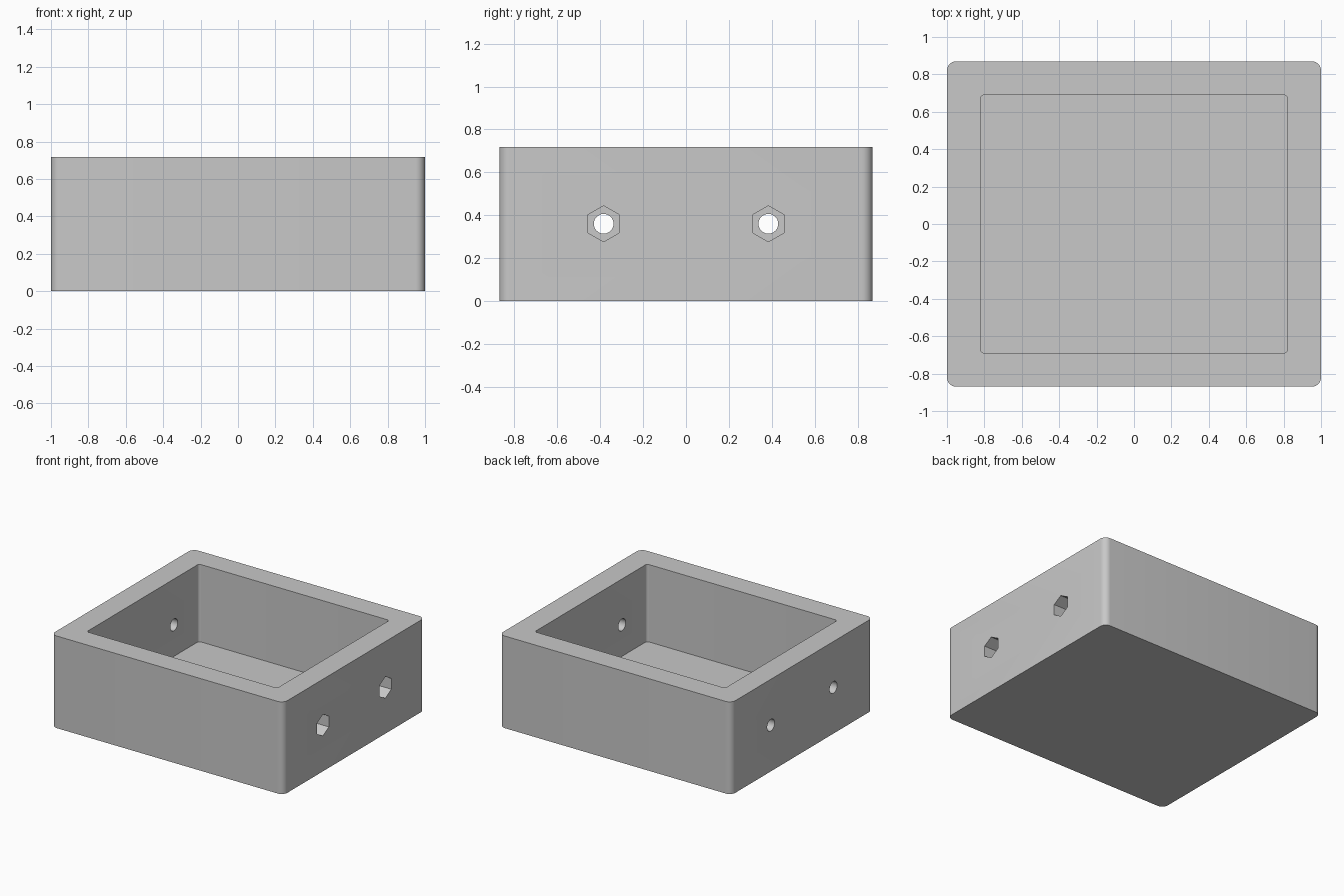
import bpy, bmesh, math
from mathutils import Matrix

if "Cube" in bpy.data.objects:
    bpy.data.objects.remove(bpy.data.objects["Cube"], do_unlink=True)

WIDTH, DEPTH, HEIGHT = 2.0, 1.74, 0.717
WALL, FLOOR = 0.18, 0.115
HOLE_Y, HOLE_Z = 0.384, 0.36
HOLE_R, NUT_R, NUT_DEPTH = 0.046, 0.084, 0.11

grey = bpy.data.materials.new("mid grey")
grey.use_nodes = True
colour = (0.58, 0.58, 0.58, 1)
grey.diffuse_color = colour
grey.node_tree.nodes["Principled BSDF"].inputs["Base Color"].default_value = colour


def make_object(name, bm):
    mesh = bpy.data.meshes.new(name)
    bm.to_mesh(mesh)
    bm.free()
    mesh.materials.append(grey)
    obj = bpy.data.objects.new(name, mesh)
    bpy.context.collection.objects.link(obj)
    return obj


def rounded_block(name, width, depth, bottom, top, radius):
    """Block with rounded upright edges."""
    bm = bmesh.new()
    size = Matrix.Diagonal((width, depth, top - bottom, 1))
    place = Matrix.Translation((0, 0, (top + bottom) / 2))
    bmesh.ops.create_cube(bm, size=1, matrix=place @ size)
    upright = [e for e in bm.edges
               if abs(e.verts[0].co.z - e.verts[1].co.z) > 0.1]
    bmesh.ops.bevel(bm, geom=upright, offset=radius, segments=8,
                    profile=0.5, affect='EDGES')
    return make_object(name, bm)


def bore(name, sides, radius, x_start, x_end, y):
    """Prism along x, with a vertex pointing up."""
    bm = bmesh.new()
    place = Matrix.Translation(((x_start + x_end) / 2, y, HOLE_Z))
    turn = Matrix.Rotation(math.pi / 2, 4, 'Y') 
    bmesh.ops.create_cone(bm, cap_ends=True, segments=sides, radius1=radius,
                          radius2=radius, depth=x_end - x_start)
    # Align a corner with local x, which becomes vertical after the turn
    corner = bm.verts[:][0].co
    spin = Matrix.Rotation(-math.atan2(corner.y, corner.x), 4, 'Z')
    bm.transform(place @ turn @ spin)
    return make_object(name, bm)


# Open box with thick walls
box = rounded_block("open_box", WIDTH, DEPTH, 0, HEIGHT, 0.05)
cutters = [rounded_block("cavity_cutter", WIDTH - 2 * WALL, DEPTH - 2 * WALL,
                         FLOOR, HEIGHT + 0.2, 0.02)]

# Bolt holes through both side walls, hexagonal nut pockets on one side
for y in (-HOLE_Y, HOLE_Y):
    cutters.append(bore("bolt_hole_cutter", 32, HOLE_R, -1.1, 1.1, y))
    cutters.append(bore("nut_pocket_cutter", 6, NUT_R, 1 - NUT_DEPTH, 1.1, y))

bpy.context.view_layer.objects.active = box
for cutter in cutters:
    cut = box.modifiers.new(cutter.name, 'BOOLEAN')
    cut.operation = 'DIFFERENCE'
    cut.solver = 'EXACT'
    cut.object = cutter
    bpy.ops.object.modifier_apply(modifier=cut.name)
    bpy.data.objects.remove(cutter, do_unlink=True)

# Smooth rounded corners and bores, crisp rims
bpy.ops.object.select_all(action='DESELECT')
box.select_set(True)
bpy.ops.object.shade_smooth_by_angle(angle=math.radians(30))
